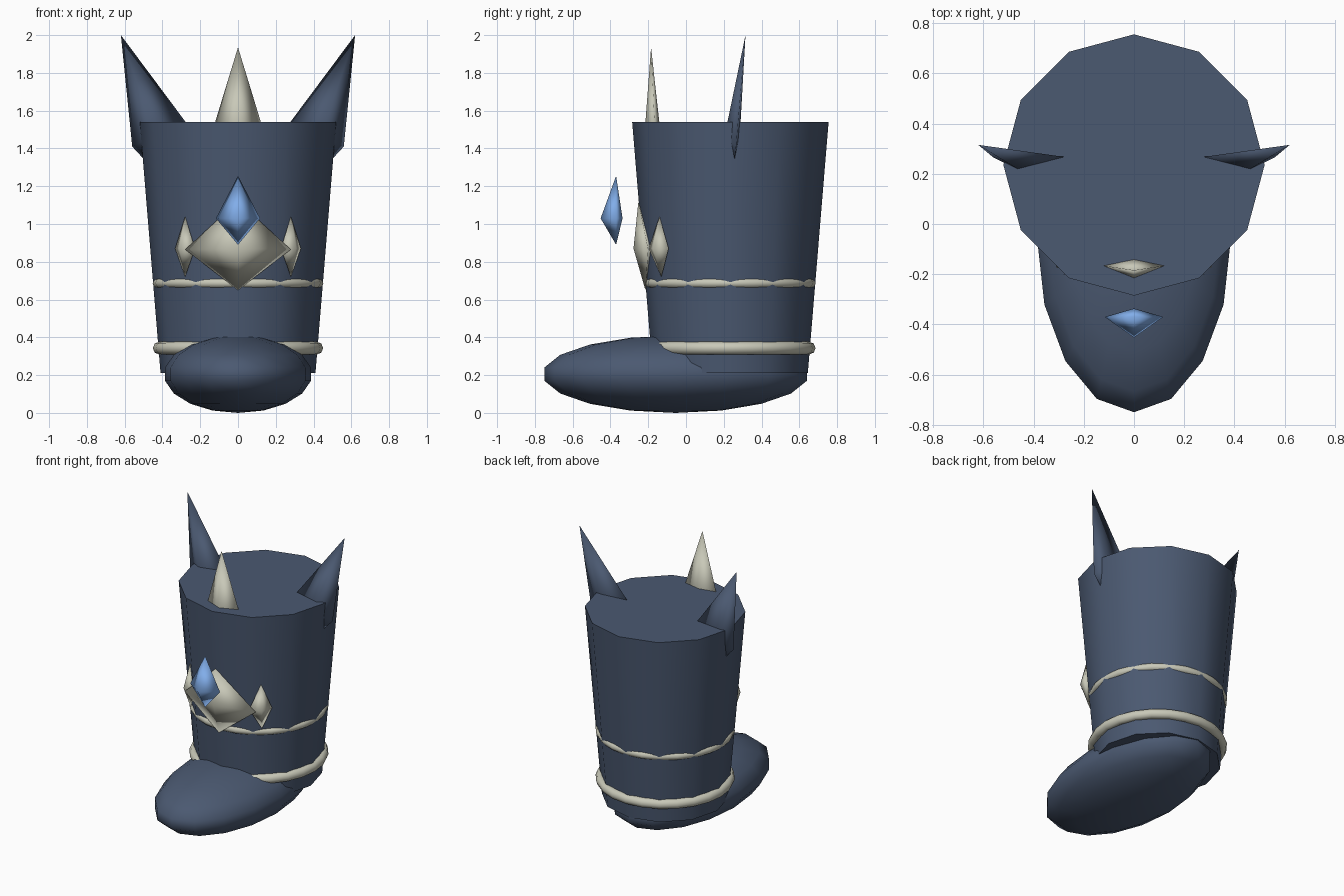
import bpy, bmesh, math
from mathutils import Vector, Matrix

if "Cube" in bpy.data.objects:
    bpy.data.objects.remove(bpy.data.objects["Cube"])


def material(name, rgb):
    m = bpy.data.materials.new(name)
    m.diffuse_color = (*rgb, 1)
    m.use_nodes = True
    m.node_tree.nodes["Principled BSDF"].inputs["Base Color"].default_value = m.diffuse_color
    return m


LEATHER = material("dark_leather", (0.07, 0.10, 0.165))
SILVER = material("pale_metal", (0.58, 0.58, 0.48))
GEM = material("blue_gem", (0.22, 0.42, 0.82))


def finish(obj, name, mat, angle=None):
    obj.name = name
    obj.data.materials.append(mat)
    if angle:
        bpy.ops.object.shade_smooth_by_angle(angle=math.radians(angle))
    return obj


def spike(name, mat, top, bottom, ring):
    """Four-sided double pyramid: ring of corners joined to two points."""
    bm = bmesh.new()
    t, b = bm.verts.new(top), bm.verts.new(bottom)
    corners = [bm.verts.new(p) for p in ring]
    for i in range(4):
        p, q = corners[i], corners[(i + 1) % 4]
        bm.faces.new((p, q, t))
        bm.faces.new((q, p, b))
    bmesh.ops.recalc_face_normals(bm, faces=bm.faces)
    for f in bm.faces:
        f.smooth = True
    mesh = bpy.data.meshes.new(name)
    bm.to_mesh(mesh)
    bm.free()
    obj = bpy.data.objects.new(name, mesh)
    bpy.context.collection.objects.link(obj)
    return finish(obj, name, mat)


def band(name, z, major, minor):
    bpy.ops.mesh.primitive_torus_add(location=(0, AXIS_Y, z), major_segments=24,
                                     minor_segments=8, major_radius=major, minor_radius=minor)
    finish(bpy.context.object, name, SILVER, 60)


AXIS_Y = 0.235

# Tapered boot shaft
bpy.ops.mesh.primitive_cone_add(vertices=12, radius1=0.41, radius2=0.52, depth=1.33,
                                location=(0, AXIS_Y, 0.875))
finish(bpy.context.object, "boot_shaft", LEATHER, 40)

# Rounded foot
bpy.ops.mesh.primitive_uv_sphere_add(segments=16, ring_count=9, radius=1,
                                     location=(0, -0.055, 0.205))
foot = bpy.context.object
foot.data.transform(Matrix.Diagonal((0.392, 0.705, 0.205, 1)))
finish(foot, "foot", LEATHER, 80)

# Metal bands round the shaft
band("ankle_band", 0.343, 0.417, 0.034)
band("upper_band", 0.687, 0.425, 0.027)

# Pointed ears at the rim, and small side plates beside the centre plate
for side, s in (("right", 1), ("left", -1)):
    spike(f"{side}_ear", LEATHER, (s * 0.62, 0.315, 2.0), (s * 0.44, 0.25, 1.28),
          [(s * 0.24, 0.262, 1.49), (s * 0.44, 0.205, 1.47),
           (s * 0.56, 0.265, 1.41), (s * 0.45, 0.285, 1.47)])
    turn = Matrix.Rotation(s * math.radians(45), 4, "Z")
    centre = Vector((s * 0.28, -0.145, 0.87))
    ring = [centre + turn @ Vector(p)
            for p in ((-0.075, 0, 0), (0, -0.04, 0), (0.075, 0, 0), (0, 0.04, 0))]
    spike(f"{side}_side_plate", SILVER, centre + Vector((0, 0.005, 0.17)),
          centre + Vector((0, 0.015, -0.15)), ring)

# Centre plate on the front of the shaft
spike("centre_plate", SILVER, (0, -0.252, 1.12), (0, -0.215, 0.65),
      [(-0.28, -0.20, 0.865), (0, -0.278, 0.87), (0.28, -0.20, 0.865), (0, -0.17, 0.87)])

# Crest spike on the front rim
spike("crest_spike", SILVER, (0, -0.185, 1.935), (0, -0.18, 1.30),
      [(-0.13, -0.165, 1.51), (0, -0.217, 1.51), (0.13, -0.165, 1.51), (0, -0.138, 1.51)])

# Floating gem
spike("gem", GEM, (0, -0.37, 1.255), (0, -0.37, 0.89),
      [(-0.117, -0.37, 1.03), (0, -0.452, 1.03), (0.117, -0.37, 1.03), (0, -0.336, 1.03)])
